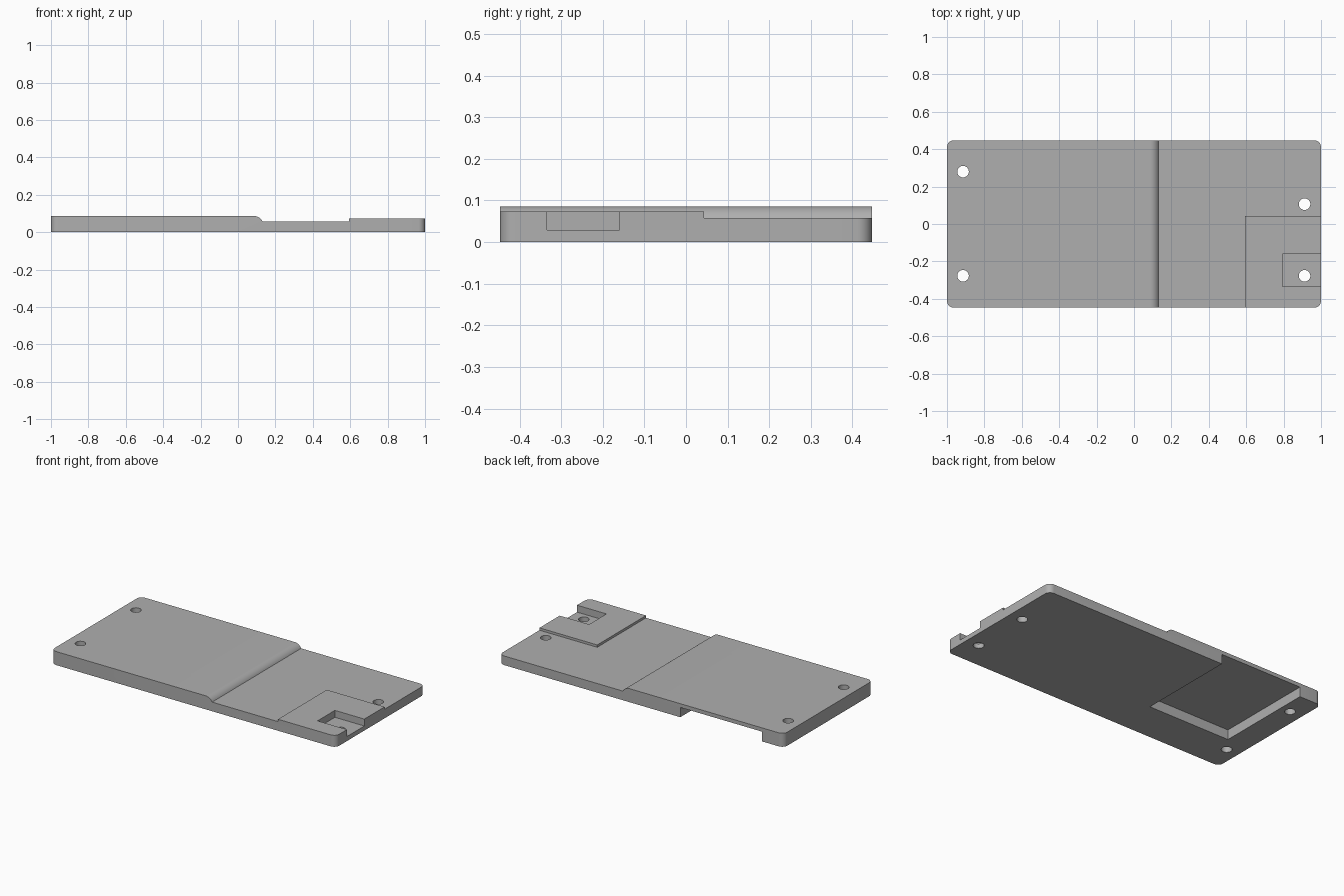
import bpy, bmesh
from math import sin, cos, pi, radians

cube = bpy.data.objects.get("Cube")
if cube:
    bpy.data.objects.remove(cube, do_unlink=True)

HALF_Y = 0.447
TOP, MID, PAD = 0.086, 0.058, 0.073

grey = bpy.data.materials.new("plain grey")
grey.use_nodes = True
colour = (0.43, 0.43, 0.43, 1)
grey.diffuse_color = colour
grey.node_tree.nodes["Principled BSDF"].inputs["Base Color"].default_value = colour


def prism(name, points, offset):
    """Solid made by sweeping a closed outline along an offset."""
    bm = bmesh.new()
    face = bm.faces.new([bm.verts.new(p) for p in points])
    swept = bmesh.ops.extrude_face_region(bm, geom=[face])["geom"]
    verts = [v for v in swept if isinstance(v, bmesh.types.BMVert)]
    bmesh.ops.translate(bm, verts=verts, vec=offset)
    bmesh.ops.recalc_face_normals(bm, faces=bm.faces)
    mesh = bpy.data.meshes.new(name)
    bm.to_mesh(mesh)
    bm.free()
    mesh.materials.append(grey)
    obj = bpy.data.objects.new(name, mesh)
    bpy.context.collection.objects.link(obj)
    return obj


def box(name, x0, x1, y0, y1, z0, z1):
    return prism(name, [(x0, y0, z0), (x1, y0, z0), (x1, y1, z0), (x0, y1, z0)],
                 (0, 0, z1 - z0))


def arc(cx, cy, r, start, end, n):
    return [(cx + r * cos(radians(start + (end - start) * i / n)),
             cy + r * sin(radians(start + (end - start) * i / n))) for i in range(n + 1)]


def cut(target, cutter):
    """Subtract the cutter from the target, then discard it."""
    bpy.context.view_layer.objects.active = target
    mod = target.modifiers.new("cut", "BOOLEAN")
    mod.operation, mod.solver, mod.object = "DIFFERENCE", "EXACT", cutter
    bpy.ops.object.modifier_apply(modifier=mod.name)
    bpy.data.objects.remove(cutter, do_unlink=True)


# Plate with rounded corners
r = 0.036
outline = []
for i, (sx, sy) in enumerate([(1, 1), (-1, 1), (-1, -1), (1, -1)]):
    outline += arc(sx * (1 - r), sy * (HALF_Y - r), r, 90 * i, 90 * i + 90, 8)
plate = prism("cover_plate", [(x, y, 0) for x, y in outline], (0, 0, TOP))

# Rounded step down, then up again to the pad
bend = 0.05
profile = arc(0.086, TOP - bend, bend, 90, 26.1, 10)
profile[-1] = (0.131, MID)
profile += [(0.594, MID), (0.594, PAD), (1.2, PAD), (1.2, 0.2), (0.086, 0.2)]
cut(plate, prism("step_cutter", [(x, -1, z) for x, z in profile], (0, 2, 0)))

# Lower area behind the pad
cut(plate, box("rear_cutter", 0.5, 1.2, 0.043, 1, MID, 0.2))

# Notch in the pad, open at the end
cut(plate, box("notch_cutter", 0.793, 1.2, -0.334, -0.16, 0.029, 0.2))

# Underside pocket, open at the back edge
cut(plate, box("pocket_cutter", -0.847, -0.273, -0.185, 1, -0.1, 0.062))

# Screw holes
for x, y in [(-0.914, 0.28), (-0.914, -0.277), (0.912, 0.106), (0.912, -0.277)]:
    ring = arc(x, y, 0.031, 0, 360, 24)[:-1]
    cut(plate, prism("hole_cutter", [(px, py, -0.1) for px, py in ring], (0, 0, 0.4)))

bpy.ops.object.select_all(action="DESELECT")
plate.select_set(True)
bpy.context.view_layer.objects.active = plate
bpy.ops.object.shade_smooth_by_angle(angle=radians(20))
